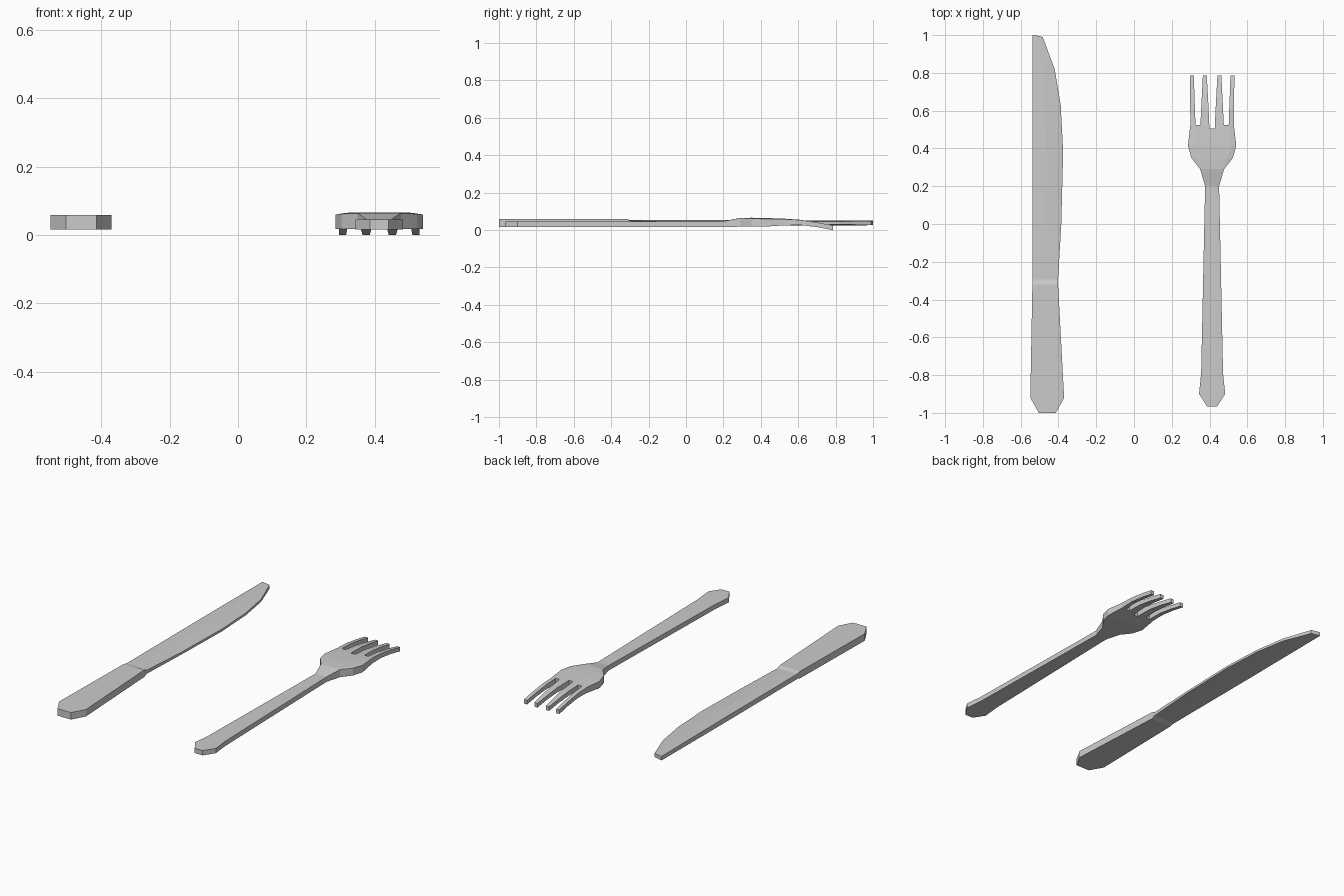
import bpy, bmesh

if "Cube" in bpy.data.objects:
    bpy.data.objects.remove(bpy.data.objects["Cube"])


def slab(name, cells, point):
    """Solid plate from grid cells; point(row, col) -> x, y, z_bottom, z_top."""
    bm = bmesh.new()
    cache = {}

    def vert(k, side):
        if (k, side) not in cache:
            x, y, lo, hi = point(*k)
            cache[k, side] = bm.verts.new((x, y, hi if side else lo))
        return cache[k, side]

    edges = set()
    for r, c in cells:
        loop = [(r, c), (r, c + 1), (r + 1, c + 1), (r + 1, c)]
        bm.faces.new([vert(k, 1) for k in loop])
        bm.faces.new([vert(k, 0) for k in reversed(loop)])
        edges.update((loop[i], loop[(i + 1) % 4]) for i in range(4))
    # walls along the open boundary
    for a, b in edges:
        if (b, a) not in edges:
            bm.faces.new([vert(a, 0), vert(b, 0), vert(b, 1), vert(a, 1)])
    bmesh.ops.recalc_face_normals(bm, faces=bm.faces)
    me = bpy.data.meshes.new(name)
    bm.to_mesh(me)
    bm.free()
    ob = bpy.data.objects.new(name, me)
    bpy.context.collection.objects.link(ob)
    return ob


# Fork: rows of y, half width, bottom z, top z, edge drop
CX = 0.4135
FORK = [
    (-0.965, 0.027, 0.016, 0.045, 0),
    (-0.90, 0.069, 0.016, 0.045, 0),
    (-0.79, 0.058, 0.016, 0.045, 0),
    (0.20, 0.037, 0.017, 0.047, 0),
    (0.29, 0.063, 0.018, 0.065, 0.001),
    (0.35, 0.110, 0.018, 0.066, 0.004),
    (0.415, 0.128, 0.018, 0.065, 0.005),
    (0.525, 0.115, 0.025, 0.061, 0.003),
    (0.61, 0.116, 0.027, 0.055, 0.001),
    (0.70, 0.117, 0.016, 0.041, 0),
    (0.785, 0.117, 0.0, 0.025, 0),
]
BASE = [-0.115, -0.088, -0.062, -0.014, 0.014, 0.062, 0.088, 0.115]
TIP = [-0.118, -0.097, -0.049, -0.028, 0.028, 0.049, 0.097, 0.118]
ROOT = 7  # row where the tines begin


def fork_point(r, c):
    y, w, lo, hi, drop = FORK[r]
    if r <= ROOT:
        x = BASE[c] * w / 0.115
    else:
        t = (y - FORK[ROOT][0]) / (FORK[-1][0] - FORK[ROOT][0])
        x = BASE[c] + (TIP[c] - BASE[c]) * t
    if r == ROOT and c in (3, 4):
        y -= 0.02
    if c in (0, 7):
        hi -= drop
    return CX + x, y, lo, hi


fork_cells = [(r, c) for r in range(ROOT) for c in range(7)]
fork_cells += [(r, c) for r in range(ROOT, len(FORK) - 1) for c in (0, 2, 4, 6)]
slab("fork", fork_cells, fork_point)

# Knife: rows of y, left x, right x, spine half thickness, edge half thickness
KNIFE = [
    (-1.0, -0.504, -0.414, 0.021, 0.021),
    (-0.92, -0.549, -0.370, 0.021, 0.021),
    (-0.32, -0.538, -0.402, 0.021, 0.021),
    (-0.295, -0.538, -0.402, 0.015, 0.011),
    (0.0, -0.538, -0.385, 0.015, 0.007),
    (0.38, -0.538, -0.375, 0.015, 0.007),
    (0.63, -0.538, -0.388, 0.014, 0.007),
    (0.82, -0.538, -0.420, 0.013, 0.008),
    (1.0, -0.538, -0.483, 0.012, 0.011),
]
KZ = 0.038


def knife_point(r, c):
    y, left, right, spine, edge = KNIFE[r]
    x = left + (right - left) * (0, 0.45, 1)[c]
    h = edge if c == 2 else spine
    if r == len(KNIFE) - 1:
        y -= (0, 0.003, 0.01)[c]
    return x, y, KZ - h, KZ + h


slab("knife", [(r, c) for r in range(len(KNIFE) - 1) for c in range(2)], knife_point)
